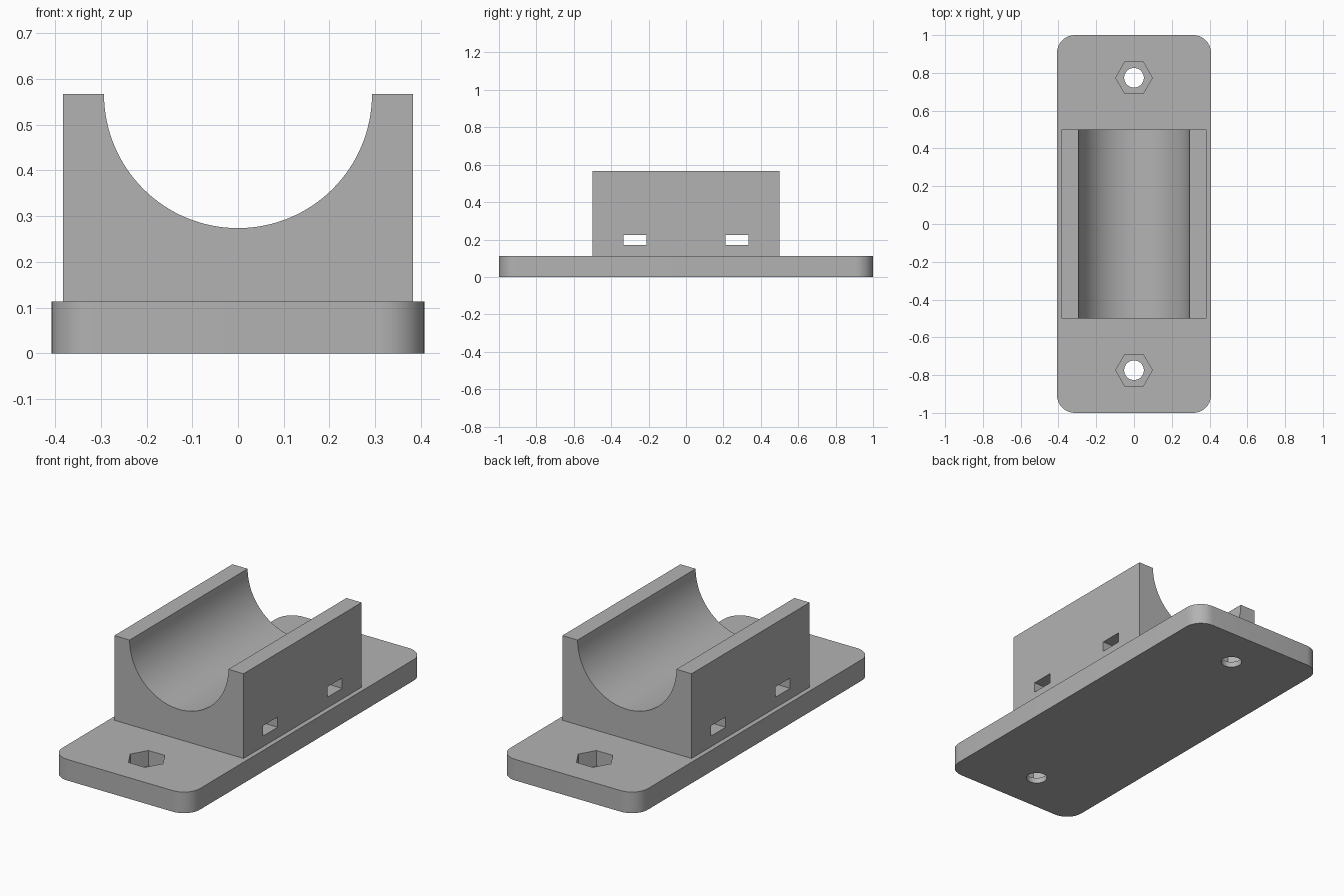
import bpy
import bmesh
from math import cos, sin, pi, tau
from mathutils import Vector

cube = bpy.data.objects.get("Cube")
if cube:
    bpy.data.objects.remove(cube, do_unlink=True)

BASE_TOP = 0.113
BLOCK_TOP = 0.567
BORE = 0.293

grey = bpy.data.materials.new("plain grey")
grey.use_nodes = True
colour = (0.45, 0.45, 0.45, 1)
grey.diffuse_color = colour
grey.node_tree.nodes["Principled BSDF"].inputs["Base Color"].default_value = colour


def prism(name, outline, sweep):
    """Closed outline swept along a vector into a solid."""
    bm = bmesh.new()
    face = bm.faces.new([bm.verts.new(p) for p in outline])
    result = bmesh.ops.extrude_face_region(bm, geom=[face])
    moved = [v for v in result["geom"] if isinstance(v, bmesh.types.BMVert)]
    bmesh.ops.translate(bm, vec=Vector(sweep), verts=moved)
    bmesh.ops.recalc_face_normals(bm, faces=bm.faces)
    mesh = bpy.data.meshes.new(name)
    bm.to_mesh(mesh)
    bm.free()
    mesh.materials.append(grey)
    obj = bpy.data.objects.new(name, mesh)
    bpy.context.collection.objects.link(obj)
    return obj


def rounded_rect(hx, hy, r, steps=10):
    """Corner arcs of a rectangle on the ground, counter-clockwise."""
    points = []
    for i, (sx, sy) in enumerate([(1, 1), (-1, 1), (-1, -1), (1, -1)]):
        for k in range(steps + 1):
            a = (i + k / steps) * pi / 2
            points.append((sx * (hx - r) + r * cos(a), sy * (hy - r) + r * sin(a), 0))
    return points


def ring(y, z, r, sides):
    return [(r * cos(tau * k / sides), y + r * sin(tau * k / sides), z)
            for k in range(sides)]


def activate(obj):
    bpy.ops.object.select_all(action="DESELECT")
    obj.select_set(True)
    bpy.context.view_layer.objects.active = obj


def cut(obj, cutter):
    """Subtract the cutter and throw it away."""
    mod = obj.modifiers.new("cut", "BOOLEAN")
    mod.operation = "DIFFERENCE"
    mod.solver = "EXACT"
    mod.object = cutter
    activate(obj)
    bpy.ops.object.modifier_apply(modifier=mod.name)
    bpy.data.objects.remove(cutter, do_unlink=True)


# Mounting plate with rounded corners
plate = prism("mounting_plate", rounded_rect(0.408, 1, 0.095), (0, 0, BASE_TOP))

# Screw holes with hexagonal nut pockets
for side in (-1, 1):
    y = side * 0.774
    cut(plate, prism("nut_cutter", ring(y, 0.03, 0.097, 6), (0, 0, 0.2)))
    cut(plate, prism("screw_cutter", ring(y, -0.1, 0.052, 48), (0, 0, 0.3)))

# Cradle block: its profile dips in a half circle
arc = [(BORE * cos(pi * k / 64), -0.5, BLOCK_TOP - BORE * sin(pi * k / 64))
       for k in range(65)]
profile = [(-0.383, -0.5, BLOCK_TOP), (-0.383, -0.5, BASE_TOP),
           (0.383, -0.5, BASE_TOP), (0.383, -0.5, BLOCK_TOP)] + arc
cradle = prism("cradle_block", profile, (0, 1, 0))

# Strap slots running straight through the block
for side in (-1, 1):
    slot = [(-0.5, side * 0.273 + dy, z) for dy, z in
            [(-0.062, 0.17), (0.062, 0.17), (0.062, 0.225), (-0.062, 0.225)]]
    cut(cradle, prism("slot_cutter", slot, (1, 0, 0)))

for obj in (plate, cradle):
    activate(obj)
    bpy.ops.object.shade_smooth_by_angle(angle=pi / 6)
